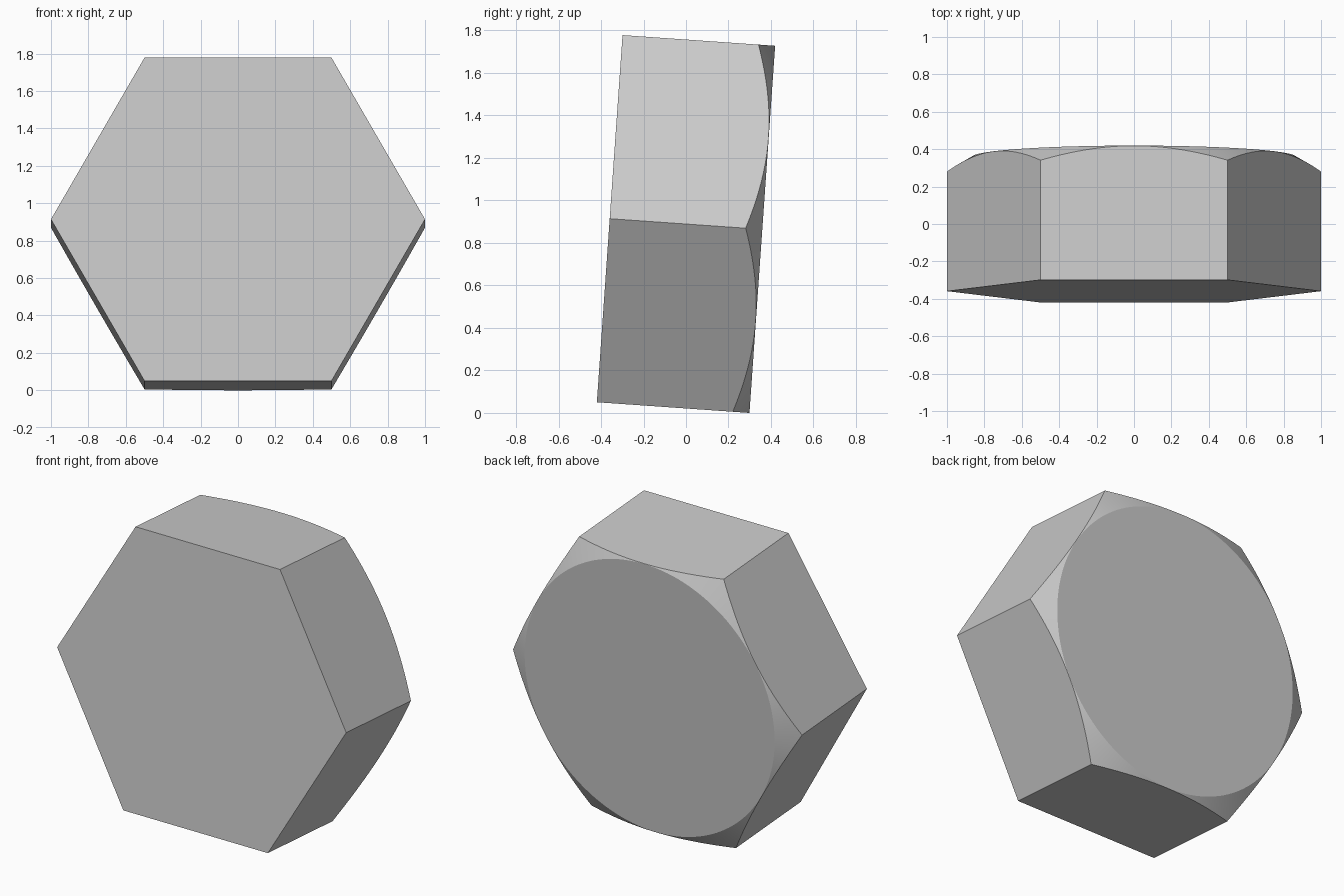
import bpy, bmesh, math
from mathutils import Vector, Matrix

if "Cube" in bpy.data.objects:
    bpy.data.objects.remove(bpy.data.objects["Cube"])

TILT = math.radians(4)
H = 0.72                      # thickness
R_FLAT = 0.864                # round flat on the back
SLOPE = math.tan(math.radians(30))
N = 24                        # samples per hexagon side

s, c = math.sin(TILT), math.cos(TILT)
UP, DEPTH = Vector((0, s, c)), Vector((0, c, -s))


def place(x, u, d):
    return Vector((x, 0, 0)) + UP * u + DEPTH * (d - H / 2)


corners = [Vector((math.cos(i * math.pi / 3), math.sin(i * math.pi / 3))) for i in range(6)]
bm = bmesh.new()

# Front hexagon, chamfer outline on the six sides, round flat edge
base = [bm.verts.new(place(p.x, p.y, 0)) for p in corners]
rim, ring = [], []
for i in range(6):
    for k in range(N):
        p = corners[i].lerp(corners[(i + 1) % 6], k / N)
        q = p.normalized() * R_FLAT
        rim.append(bm.verts.new(place(p.x, p.y, H - (p.length - R_FLAT) * SLOPE)))
        ring.append(bm.verts.new(place(q.x, q.y, H)))

bm.faces.new(base)
bm.faces.new(ring)
M = len(rim)
for i in range(6):
    side = [rim[(i * N + k) % M] for k in range(N + 1)]
    bm.faces.new([base[(i + 1) % 6], base[i]] + side)

# Conical chamfer, smooth around the axis
cone = []
for j in range(M):
    n = (j + 1) % M
    cone.append(bm.faces.new([rim[j], rim[n], ring[n], ring[j]]))
bmesh.ops.recalc_face_normals(bm, faces=bm.faces[:])
for f in cone:
    f.smooth = True
for e in bm.edges:
    e.smooth = all(f in cone for f in e.link_faces) if len(e.link_faces) == 2 else False

# Stand on the ground
low = min(v.co.z for v in bm.verts)
bm.transform(Matrix.Translation((0, 0, -low)))

me = bpy.data.meshes.new("hex_bolt_head")
bm.to_mesh(me)
bm.free()
ob = bpy.data.objects.new("hex_bolt_head", me)
bpy.context.collection.objects.link(ob)
